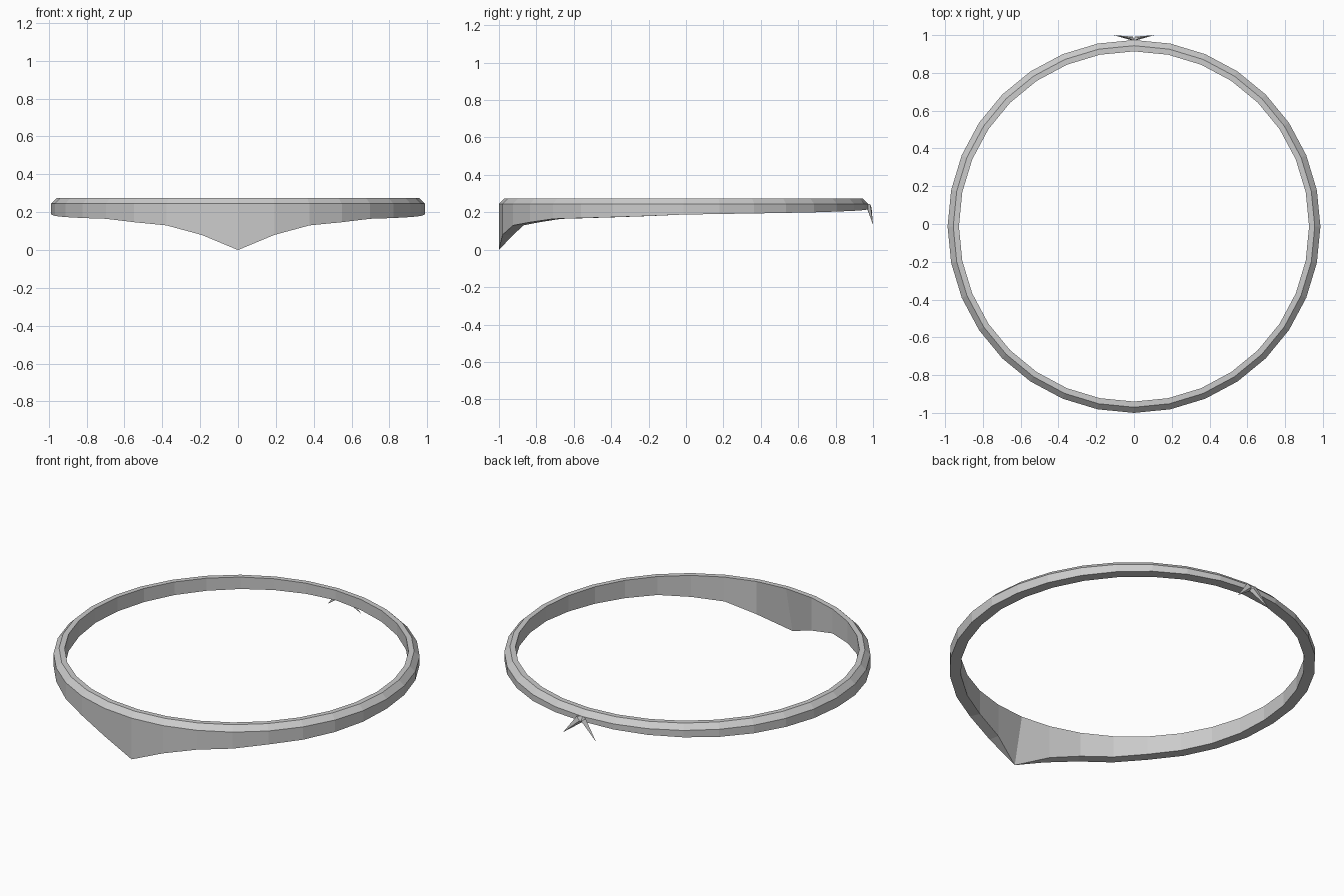
import bpy, bmesh
from math import sin, cos, pi

if "Cube" in bpy.data.objects:
    bpy.data.objects.remove(bpy.data.objects["Cube"])

N, R, YC = 32, 0.987, -0.013

def make(name, bm):
    bmesh.ops.remove_doubles(bm, verts=bm.verts, dist=0.0001)
    bmesh.ops.recalc_face_normals(bm, faces=bm.faces)
    mesh = bpy.data.meshes.new(name)
    bm.to_mesh(mesh)
    bm.free()
    ob = bpy.data.objects.new(name, mesh)
    bpy.context.collection.objects.link(ob)
    return ob

# Height of the lower edge, from the front point round to the back
lower = [0, .08, .13, .147, .165, .169, .174, .18, .188,
         .191, .194, .197, .2, .204, .208, .212, .216]

# Headband: chamfered section swept round, pinched to a tip at the front
bm = bmesh.new()
rings = []
for i in range(N):
    a = 2 * pi * i / N
    z = lower[min(i, N - i)]
    inner = R if i == 0 else R - 0.06
    section = [(R, z), (R, .245), (R - .03, .275), (R - .06, .275), (inner, z)]
    rings.append([bm.verts.new((r * sin(a), YC - r * cos(a), h)) for r, h in section])
for i in range(N):
    p, q = rings[i], rings[(i + 1) % N]
    for j in range(5):
        k = (j + 1) % 5
        bm.faces.new((p[j], q[j], q[k], p[k]))
make("headband", bm)

# Tie tails: a mirrored pair of thin tapered blades at the back
for side, name in ((-1, "left_tie_tail"), (1, "right_tie_tail")):
    bm = bmesh.new()
    base = [bm.verts.new(c) for c in ((-side * .004, .968, .245), (side * .03, .985, .243),
                                      (side * .006, .992, .225), (-side * .004, .97, .215))]
    tip = bm.verts.new((side * .108, 1.0, .133))
    bm.faces.new(base)
    for j in range(4):
        bm.faces.new((base[j], base[(j + 1) % 4], tip))
    make(name, bm)
